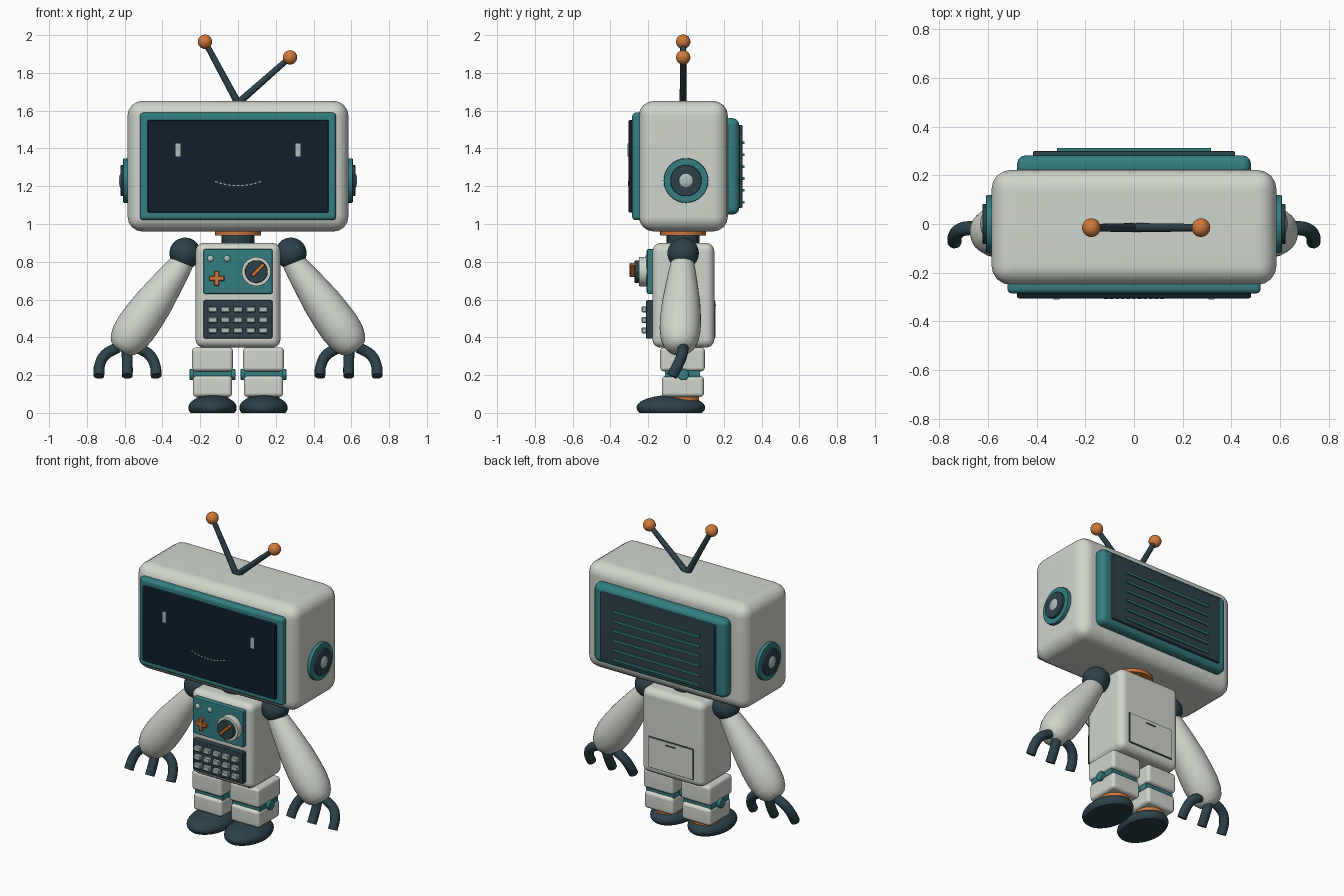
import bpy, bmesh, math
from mathutils import Matrix, Vector

if "Cube" in bpy.data.objects:
    bpy.data.objects.remove(bpy.data.objects["Cube"])

YC = -0.015  # depth centre of most parts


def mat(name, rgb):
    m = bpy.data.materials.new(name)
    m.diffuse_color = (*rgb, 1)
    m.use_nodes = True
    m.node_tree.nodes["Principled BSDF"].inputs["Base Color"].default_value = m.diffuse_color
    return m


WHITE = mat("off_white", (0.63, 0.67, 0.60))
TEAL = mat("teal", (0.034, 0.21, 0.225))
SLATE = mat("dark_slate", (0.026, 0.053, 0.068))
SCREEN = mat("screen_navy", (0.004, 0.014, 0.025))
ORANGE = mat("orange", (0.64, 0.19, 0.042))
GREY = mat("pale_grey", (0.42, 0.52, 0.51))


def finish(name, bm, material, angle=35):
    """Turn a bmesh into an object, smooth except on sharp edges."""
    bmesh.ops.recalc_face_normals(bm, faces=bm.faces)
    for f in bm.faces:
        f.smooth = True
    for e in bm.edges:
        e.smooth = e.calc_face_angle(0) < math.radians(angle)
    me = bpy.data.meshes.new(name)
    bm.to_mesh(me)
    bm.free()
    me.materials.append(material)
    ob = bpy.data.objects.new(name, me)
    bpy.context.collection.objects.link(ob)
    wn = ob.modifiers.new("normals", 'WEIGHTED_NORMAL')
    wn.keep_sharp = True
    return ob


def bevel_sharp(bm, width, segs):
    if width:
        edges = [e for e in bm.edges if e.calc_face_angle(0) > 0.8]
        bmesh.ops.bevel(bm, geom=edges, offset=width, segments=segs,
                        profile=0.5, affect='EDGES', clamp_overlap=True)


def box(name, x, y, z, material, bevel=0.0, segs=3, turn=0):
    """Box from (min, max) ranges, turned about y by an angle."""
    bm = bmesh.new()
    size = Vector([r[1] - r[0] for r in (x, y, z)])
    mid = Vector([(r[0] + r[1]) / 2 for r in (x, y, z)])
    bmesh.ops.create_cube(bm, size=1, matrix=Matrix.Diagonal((*size, 1)))
    bevel_sharp(bm, bevel, segs)
    bm.transform(Matrix.Translation(mid) @ Matrix.Rotation(turn, 4, 'Y'))
    return finish(name, bm, material)


def rod(name, a, b, r, material, bevel=0.0, r2=None, sides=32):
    """Cylinder or cone from point a to point b."""
    a, b = Vector(a), Vector(b)
    bm = bmesh.new()
    bmesh.ops.create_cone(bm, cap_ends=True, segments=sides, radius1=r,
                          radius2=r if r2 is None else r2, depth=(b - a).length)
    bevel_sharp(bm, bevel, 2)
    q = (b - a).to_track_quat('Z', 'Y').to_matrix().to_4x4()
    bm.transform(Matrix.Translation((a + b) / 2) @ q)
    return finish(name, bm, material)


def ball(name, c, r, material, cut=None):
    """Ellipsoid, optionally cut flat at a height."""
    bm = bmesh.new()
    bmesh.ops.create_uvsphere(bm, u_segments=32, v_segments=20, radius=1)
    bm.transform(Matrix.Translation(c) @ Matrix.Diagonal((*r, 1)))
    if cut is not None:
        geom = bm.verts[:] + bm.edges[:] + bm.faces[:]
        bmesh.ops.bisect_plane(bm, geom=geom, plane_co=(0, 0, cut),
                               plane_no=(0, 0, 1), clear_inner=True)
        bmesh.ops.holes_fill(bm, edges=[e for e in bm.edges if e.is_boundary])
    return finish(name, bm, material)


def lathe(name, a, b, profile, material, sides=32):
    """Revolve (distance, radius) pairs about the axis from a towards b."""
    a, b = Vector(a), Vector(b)
    bm = bmesh.new()
    vs = [bm.verts.new((r, 0, s)) for s, r in profile]
    es = [bm.edges.new(p) for p in zip(vs, vs[1:])]
    bmesh.ops.spin(bm, geom=vs + es, cent=(0, 0, 0), axis=(0, 0, 1),
                   angle=math.tau, steps=sides)
    bmesh.ops.remove_doubles(bm, verts=bm.verts, dist=1e-5)
    q = (b - a).to_track_quat('Z', 'Y').to_matrix().to_4x4()
    bm.transform(Matrix.Translation(a) @ q)
    return finish(name, bm, material, 50)


def tube(name, pts, r, material):
    """Round tube with capped ends along a smooth path."""
    cu = bpy.data.curves.new(name, 'CURVE')
    cu.dimensions = '3D'
    cu.bevel_depth, cu.bevel_resolution = r, 4
    cu.use_fill_caps = True
    cu.resolution_u = 6
    sp = cu.splines.new('BEZIER')
    sp.bezier_points.add(len(pts) - 1)
    for bp, p in zip(sp.bezier_points, pts):
        bp.co = p
        bp.handle_left_type = bp.handle_right_type = 'AUTO'
    cu.materials.append(material)
    ob = bpy.data.objects.new(name, cu)
    bpy.context.collection.objects.link(ob)


# Head with screen
box("head", (-0.585, 0.585), (-0.25, 0.222), (0.96, 1.652), WHITE, 0.08, 4)
box("screen_bezel", (-0.52, 0.52), (-0.285, -0.22), (1.02, 1.59), TEAL, 0.02)
box("screen", (-0.48, 0.48), (-0.305, -0.27), (1.06, 1.55), SCREEN, 0.008, 2)
for s in (-1, 1):
    box("eye", (s * 0.318 - 0.013, s * 0.318 + 0.013), (-0.309, -0.303),
        (1.357, 1.427), GREY)
for i in range(-5, 6):  # dashed smile
    x = i * 0.023
    z = 1.203 + 1.5 * x * x
    box("smile_dash", (x - 0.007, x + 0.007), (-0.308, -0.303),
        (z - 0.003, z + 0.003), GREY, turn=-math.atan(3 * x))

# Rear vent
box("vent_housing", (-0.48, 0.48), (0.19, 0.282), (1.05, 1.56), TEAL, 0.035)
box("vent_panel", (-0.415, 0.415), (0.27, 0.30), (1.085, 1.525), SLATE, 0.008, 2)
for i in range(6):
    z = 1.115 + i * 0.063
    box("vent_rib", (-0.315, 0.315), (0.295, 0.311), (z - 0.007, z + 0.007), TEAL)

# Ear dials
for s in (-1, 1):
    for name, x0, x1, r, m in (("ear_disc", 0.55, 0.608, 0.118, TEAL),
                               ("ear_cap", 0.60, 0.622, 0.083, SLATE)):
        rod(name, (s * x0, 0, 1.23), (s * x1, 0, 1.23), r, m, 0.006)
    ball("ear_knob", (s * 0.617, 0, 1.23), (0.014, 0.04, 0.04), GREY)

# Antennae
for x, z in ((-0.175, 1.965), (0.275, 1.882)):
    rod("antenna_rod", (0, YC, 1.64), (x, YC, z), 0.019, SLATE, r2=0.015, sides=16)
    ball("antenna_tip", (x, YC, z), (0.038,) * 3, ORANGE)

# Neck
rod("neck", (0, YC, 0.87), (0, YC, 0.95), 0.087, SLATE)
rod("neck_collar", (0, YC, 0.938), (0, YC, 0.975), 0.122, ORANGE, 0.006)

# Torso
box("torso", (-0.225, 0.225), (-0.178, 0.15), (0.345, 0.90), WHITE, 0.045, 4)

# Upper control panel
box("control_panel", (-0.183, 0.183), (-0.208, -0.16), (0.63, 0.868), TEAL, 0.01, 2)
for x in (-0.145, -0.058):
    ball("round_button", (x, -0.208, 0.817), (0.017, 0.012, 0.017), GREY)
box("cross_bar", (-0.154, -0.072), (-0.228, -0.2), (0.699, 0.725), ORANGE, 0.004, 1)
box("cross_post", (-0.126, -0.1), (-0.2285, -0.2), (0.672, 0.752), ORANGE, 0.004, 1)
for name, y0, y1, r, m in (("dial_ring", -0.20, -0.25, 0.078, WHITE),
                           ("dial_face", -0.24, -0.272, 0.06, SLATE)):
    rod(name, (0.097, y0, 0.748), (0.097, y1, 0.748), r, m, 0.005)
box("dial_pointer", (0.105 - 0.045, 0.105 + 0.045), (-0.298, -0.265),
    (0.757 - 0.01, 0.757 + 0.01), ORANGE, 0.003, 1, turn=-math.pi / 4)

# Keypad
box("keypad", (-0.183, 0.183), (-0.213, -0.16), (0.393, 0.597), SLATE, 0.01, 2)
for i in range(5):
    for z in (0.437, 0.492, 0.548):
        x = (i - 2) * 0.067
        box("key", (x - 0.025, x + 0.025), (-0.235, -0.205),
            (z - 0.016, z + 0.016), GREY, 0.005, 1)

# Back hatch
box("hatch_seam", (-0.164, 0.164), (0.145, 0.1525), (0.393, 0.597), SLATE)
box("hatch", (-0.158, 0.158), (0.147, 0.156), (0.399, 0.591), WHITE)
box("hatch_handle", (-0.035, 0.035), (0.152, 0.16), (0.566, 0.573), SLATE)

ARM = ((0, 0), (0, 0.05), (0.05, 0.063), (0.12, 0.075), (0.2, 0.087), (0.3, 0.101),
       (0.4, 0.108), (0.47, 0.109), (0.53, 0.102), (0.575, 0.086), (0.6, 0.066),
       (0.613, 0.04), (0.616, 0))

for s in (-1, 1):
    # Arm
    ball("shoulder", (s * 0.28, YC, 0.845), (0.083,) * 3, SLATE)
    lathe("arm", (s * 0.27, YC - 0.002, 0.83), (s * 0.624, YC - 0.02, 0.333), ARM, WHITE)
    # Claw fingers
    fingers = {"outer_finger": (0.64, 0.705, 0.733, 0.737),
               "middle_finger": (0.588, 0.587, 0.586, 0.586),
               "inner_finger": (0.53, 0.467, 0.439, 0.433)}
    for name, xs in fingers.items():
        yz = ((-0.015, 0.345), (-0.022, 0.305), (-0.045, 0.25), (-0.075, 0.195))
        tube(name, [(s * x, y, z) for x, (y, z) in zip(xs, yz)], 0.029, SLATE)
    # Leg
    cx = s * 0.135
    box("thigh", (cx - 0.108, cx + 0.108), (-0.137, 0.10), (0.22, 0.347), WHITE, 0.02)
    box("shin", (cx - 0.104, cx + 0.104), (-0.128, 0.095), (0.085, 0.196), WHITE, 0.02)
    rod("knee_axle", (cx - 0.121, YC, 0.203), (cx + 0.121, YC, 0.203), 0.03, TEAL, 0.004)
    box("knee_band", (cx - 0.1, cx + 0.1), (-0.11, 0.075), (0.19, 0.225), TEAL)
    rod("ankle", (cx, YC, 0.06), (cx, YC, 0.09), 0.085, ORANGE)
    ball("foot", (cx, -0.08, 0.028), (0.128, 0.182, 0.066), SLATE, cut=0.0)
